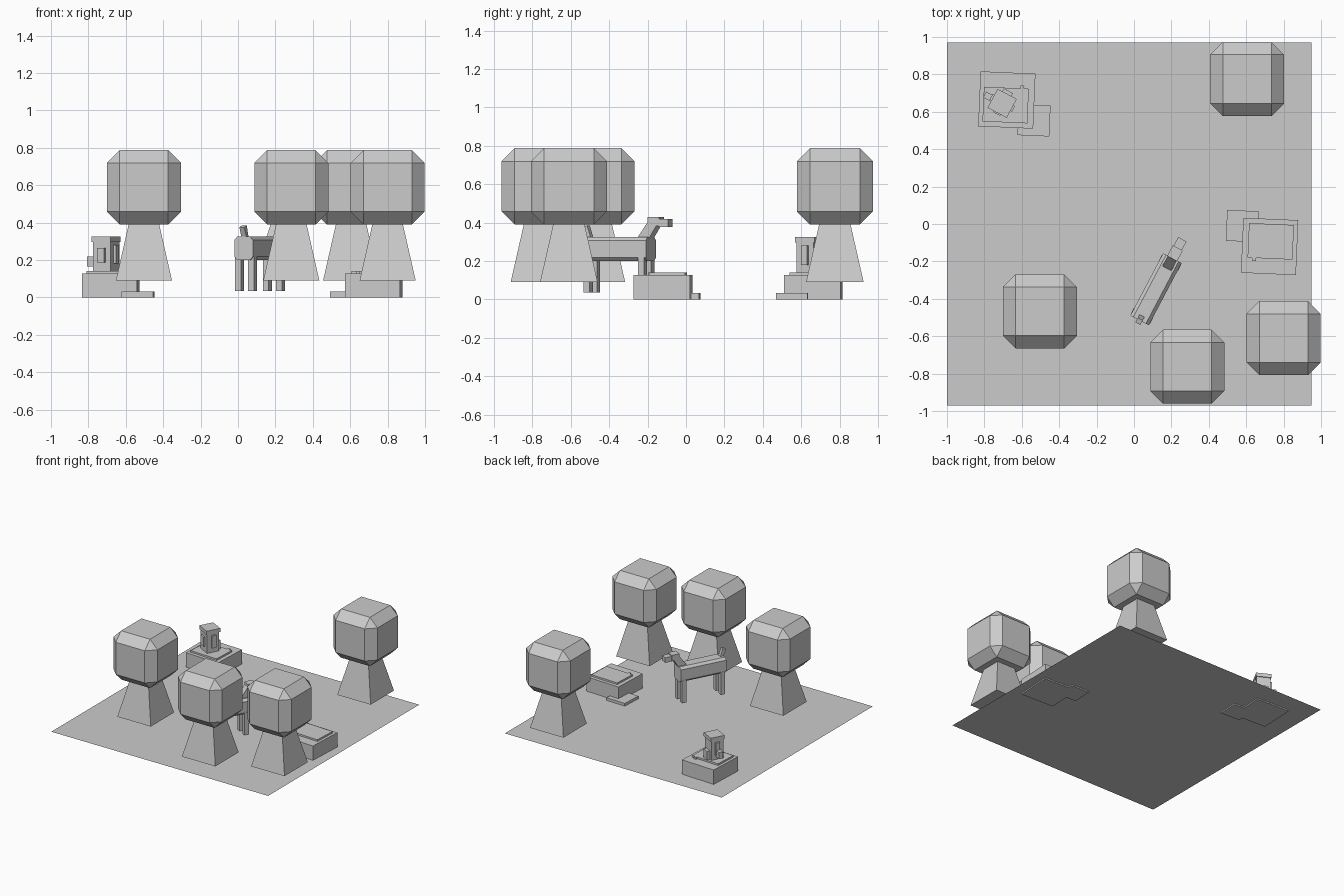
import bpy, bmesh
from math import radians
from mathutils import Matrix, Vector

cube = bpy.data.objects.get("Cube")
if cube:
    bpy.data.objects.remove(cube, do_unlink=True)

grey = bpy.data.materials.new("plain_grey")
grey.use_nodes = True
grey.diffuse_color = (0.6, 0.6, 0.6, 1)
grey.node_tree.nodes["Principled BSDF"].inputs["Base Color"].default_value = (0.6, 0.6, 0.6, 1)


def finish(name, bm, frame):
    """Turn a bmesh into an object placed by a frame matrix."""
    bmesh.ops.recalc_face_normals(bm, faces=bm.faces)
    mesh = bpy.data.meshes.new(name)
    bm.to_mesh(mesh)
    bm.free()
    mesh.materials.append(grey)
    obj = bpy.data.objects.new(name, mesh)
    obj.matrix_world = frame
    bpy.context.collection.objects.link(obj)
    return obj


def frame_at(x, y, degrees=0):
    return Matrix.Translation((x, y, 0)) @ Matrix.Rotation(radians(degrees), 4, 'Z')


def box(name, frame, lo, hi, bevel=0, along=None):
    """Box between two corners; bevel all edges, or only those along one axis."""
    lo, hi = Vector(lo), Vector(hi)
    bm = bmesh.new()
    bmesh.ops.create_cube(bm, size=1)
    bmesh.ops.scale(bm, vec=hi - lo, verts=bm.verts)
    bmesh.ops.translate(bm, vec=(lo + hi) / 2, verts=bm.verts)
    if bevel:
        edges = [e for e in bm.edges if along is None
                 or abs((e.verts[0].co - e.verts[1].co)[along]) > 1e-4]
        bmesh.ops.bevel(bm, geom=edges, offset=bevel, segments=1,
                        affect='EDGES', profile=0.5)
    return finish(name, bm, frame)


def side_prism(name, frame, outline, half_width):
    """Extrude an outline in the local x-z plane across local y."""
    bm = bmesh.new()
    face = bm.faces.new([bm.verts.new((x, -half_width, z)) for x, z in outline])
    new = bmesh.ops.extrude_face_region(bm, geom=[face])["geom"]
    bmesh.ops.translate(bm, vec=(0, 2 * half_width, 0),
                        verts=[v for v in new if isinstance(v, bmesh.types.BMVert)])
    return finish(name, bm, frame)


# Ground sheet
bm = bmesh.new()
bm.faces.new([bm.verts.new((x, y, 0.01)) for x, y in
              ((-1, -0.97), (0.95, -0.97), (0.95, 0.97), (-1, 0.97))])
finish("ground_sheet", bm, Matrix())

# Trees: chamfered crown on a tapered square trunk
for x, y in ((-0.503, -0.467), (0.285, -0.763), (0.80, -0.61), (0.605, 0.775)):
    spot = frame_at(x, y)
    box("tree_crown", spot, (-0.198, -0.198, 0.39), (0.198, 0.198, 0.787), 0.068)
    trunk = box("tree_trunk", spot, (-0.15, -0.15, 0.09), (0.15, 0.15, 0.42))
    for v in trunk.data.vertices:
        if v.co.z > 0.2:
            v.co.x *= 0.5
            v.co.y *= 0.5

# Plinths: block, inset slab, corner peg and low step
for x, y, turn in ((-0.68, 0.663, -2.5), (0.725, -0.12, 177.5)):
    spot = frame_at(x, y, turn)
    box("plinth_block", spot, (-0.147, -0.147, 0), (0.147, 0.147, 0.127))
    box("plinth_slab", spot, (-0.125, -0.12, 0.12), (0.115, 0.065, 0.141))
    box("plinth_peg", spot, (0.07, 0.055, 0.12), (0.09, 0.08, 0.141))
    box("plinth_step", spot, (0.065, -0.185, 0), (0.235, -0.02, 0.032))

# Small statue on the back plinth
statue = frame_at(-0.705, 0.645, -28)
box("statue_body", statue, (-0.053, -0.05, 0.13), (0.053, 0.05, 0.305))
box("statue_cap", statue, (-0.058, -0.057, 0.295), (0.058, 0.057, 0.325))
box("statue_front_panel", statue, (-0.022, -0.064, 0.187), (0.022, -0.045, 0.265))
for side in (-1, 1):
    xs = sorted((side * 0.05, side * 0.068))
    box("statue_arm", statue, (xs[0], -0.015, 0.18), (xs[1], 0.02, 0.28))
box("statue_side_box", statue, (-0.105, -0.02, 0.165), (-0.05, 0.015, 0.22))
box("statue_back_box", statue, (-0.03, 0.045, 0.14), (0.025, 0.075, 0.21))

# Four-legged animal, facing along its local x
animal = frame_at(0.1175, -0.349, 62.2)
box("animal_body", animal, (-0.188, -0.056, 0.2), (0.188, 0.056, 0.325), 0.018, along=0)
for u in (-0.16, 0.16):
    for v in (-0.04, 0.04):
        box("animal_leg", animal, (u - 0.018, v - 0.018, 0.035), (u + 0.018, v + 0.018, 0.22))
side_prism("animal_neck", animal,
           ((0.115, 0.31), (0.185, 0.31), (0.238, 0.39), (0.195, 0.42)), 0.027)
box("animal_head", animal, (0.185, -0.03, 0.382), (0.25, 0.03, 0.428))
box("animal_snout", animal, (0.245, -0.025, 0.377), (0.302, 0.025, 0.418))
side_prism("animal_tail", animal,
           ((-0.155, 0.31), (-0.178, 0.31), (-0.208, 0.375), (-0.18, 0.385)), 0.015)
